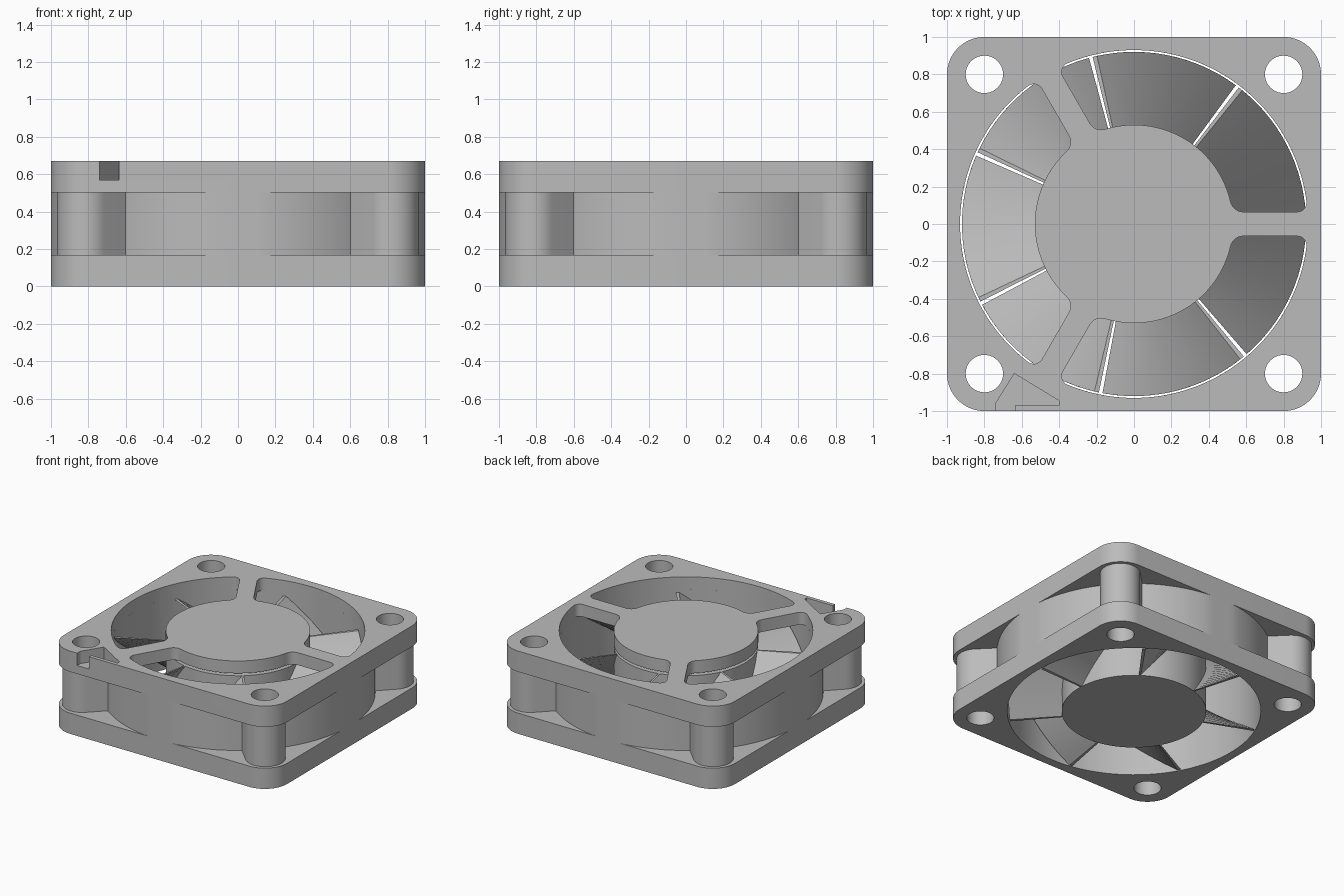
import bpy, bmesh
from math import sin, cos, radians, degrees, sqrt, atan2

cube = bpy.data.objects.get("Cube")
if cube:
    bpy.data.objects.remove(cube, do_unlink=True)

HEIGHT, FLANGE, PLATE = 0.67, 0.168, 0.1
DUCT_R, WALL_R, HUB_R = 0.93, 1.007, 0.53
BLADES = 7

grey = bpy.data.materials.new("plain grey")
grey.use_nodes = True
colour = (0.5, 0.5, 0.5, 1)
grey.diffuse_color = colour
grey.node_tree.nodes["Principled BSDF"].inputs["Base Color"].default_value = colour


def add_part(name, mesh):
    obj = bpy.data.objects.new(name, mesh)
    bpy.context.collection.objects.link(obj)
    mesh.materials.clear()
    mesh.materials.append(grey)
    bpy.ops.object.select_all(action='DESELECT')
    obj.select_set(True)
    bpy.context.view_layer.objects.active = obj
    bpy.ops.object.shade_smooth_by_angle(angle=radians(30))
    return obj


def arc(cx, cy, r, a0, a1, n):
    """Points along an arc, angles in degrees."""
    angles = [radians(a0 + (a1 - a0) * i / n) for i in range(n + 1)]
    return [(cx + r * cos(a), cy + r * sin(a)) for a in angles]


def circle(r, cx=0, cy=0, n=128):
    return arc(cx, cy, r, 0, 360, n)[:-1]


def spin(points, angle):
    c, s = cos(radians(angle)), sin(radians(angle))
    return [(x * c - y * s, x * s + y * c) for x, y in points]


def slab(name, loops, z0, z1):
    """Extrude a flat outline with holes between two heights."""
    curve = bpy.data.curves.new(name + "_profile", 'CURVE')
    curve.dimensions, curve.fill_mode = '2D', 'BOTH'
    curve.extrude = (z1 - z0) / 2
    for loop in loops:
        spline = curve.splines.new('POLY')
        spline.points.add(len(loop) - 1)
        for point, (x, y) in zip(spline.points, loop):
            point.co = (x, y, 0, 1)
        spline.use_cyclic_u = True
    helper = bpy.data.objects.new(name + "_helper", curve)
    bpy.context.collection.objects.link(helper)
    graph = bpy.context.evaluated_depsgraph_get()
    mesh = bpy.data.meshes.new_from_object(helper.evaluated_get(graph))
    bpy.data.objects.remove(helper, do_unlink=True)
    bm = bmesh.new()
    bm.from_mesh(mesh)
    bmesh.ops.remove_doubles(bm, verts=bm.verts, dist=1e-5)
    bmesh.ops.translate(bm, verts=bm.verts, vec=(0, 0, (z0 + z1) / 2))
    bmesh.ops.recalc_face_normals(bm, faces=bm.faces)
    bm.to_mesh(mesh)
    bm.free()
    mesh.name = name
    return add_part(name, mesh)


def opening(angle, half_spoke=0.065, f_in=0.07, f_out=0.05):
    """Rounded air opening between two spokes 120 degrees apart."""
    def fillet_centre(dist, f):
        y = half_spoke + f
        x = sqrt(dist * dist - y * y)
        return x, y, degrees(atan2(y, x))
    xi, yi, ai = fillet_centre(HUB_R + f_in, f_in)
    xo, yo, ao = fillet_centre(DUCT_R - f_out, f_out)
    half = arc(0, 0, HUB_R, 60, ai, 20)
    half += arc(xi, yi, f_in, ai + 180, 270, 8)[1:]
    half += arc(xo, yo, f_out, -90, ao, 8)
    half += arc(0, 0, DUCT_R, ao, 60, 24)[1:]
    # mirror across the 60 degree line
    c, s = cos(radians(120)), sin(radians(120))
    other = [(x * c + y * s, x * s - y * c) for x, y in reversed(half)]
    return spin(half + other[1:-1], angle)


# Shared outlines
outline = []
for i, (sx, sy) in enumerate([(1, -1), (1, 1), (-1, 1), (-1, -1)]):
    outline += arc(0.8 * sx, 0.8 * sy, 0.2, 90 * i - 90, 90 * i, 14)
holes = [circle(0.1, 0.8 * sx, 0.8 * sy, 40) for sx in (-1, 1) for sy in (-1, 1)]
duct = circle(DUCT_R)

# Lower and upper flanges
slab("bottom_flange", [outline, duct] + holes, 0, FLANGE)
slab("top_flange", [outline, duct] + holes, HEIGHT - FLANGE, HEIGHT - PLATE)

# Top plate with spokes, hub cap and wire exit notch
notch = [(-0.74, -1), (-0.74, -0.96), (-0.64, -0.8), (-0.4, -0.945),
         (-0.4, -0.97), (-0.635, -0.97), (-0.635, -1)]
slab("top_spoke_plate", [outline + notch] + holes + [opening(a) for a in (0, 120, 240)],
     HEIGHT - PLATE, HEIGHT)

# Duct wall, trimmed flat where it meets the sides
wall = [(max(-1, min(1, x)), max(-1, min(1, y))) for x, y in circle(WALL_R, n=180)]
slab("duct_wall", [wall, duct], FLANGE, HEIGHT - FLANGE)

# Hollow corner posts
post_w, post_c = 0.147, 0.82 * sqrt(2)
post = [(0.955, -post_w)] + arc(post_c, 0, post_w, -90, 90, 24) + [(0.955, post_w)]
bore = circle(0.1, 0.8 * sqrt(2), 0, 40)
for i, side in enumerate(("back_left", "back_right", "front_right", "front_left")):
    a = 45 + 90 * i
    slab("post_" + side, [spin(post, a), spin(bore, a)], FLANGE, HEIGHT - FLANGE)

# Rotor hub
rotor_top = 0.55
slab("rotor_hub", [circle(HUB_R)], 0, rotor_top)

# Twisted rotor blades
bm = bmesh.new()
steps, sweep, thick = 14, 48.7, 1.5
for b in range(BLADES):
    start = 2.3 + 360 / BLADES * b
    rings = []
    for i in range(steps + 1):
        t = i / steps
        a = start + sweep * t
        ring = []
        for r, off in ((0.5, 0), (0.92, 0), (0.92, thick), (0.5, thick)):
            ang = radians(a + off)
            ring.append(bm.verts.new((r * cos(ang), r * sin(ang), rotor_top * t)))
        rings.append(ring)
    for lo, hi in zip(rings, rings[1:]):
        for k in range(4):
            n = (k + 1) % 4
            bm.faces.new((lo[k], lo[n], hi[n], hi[k]))
    bm.faces.new(rings[0][::-1])
    bm.faces.new(rings[-1])
bmesh.ops.recalc_face_normals(bm, faces=bm.faces)
blade_mesh = bpy.data.meshes.new("rotor_blades")
bm.to_mesh(blade_mesh)
bm.free()
add_part("rotor_blades", blade_mesh)
